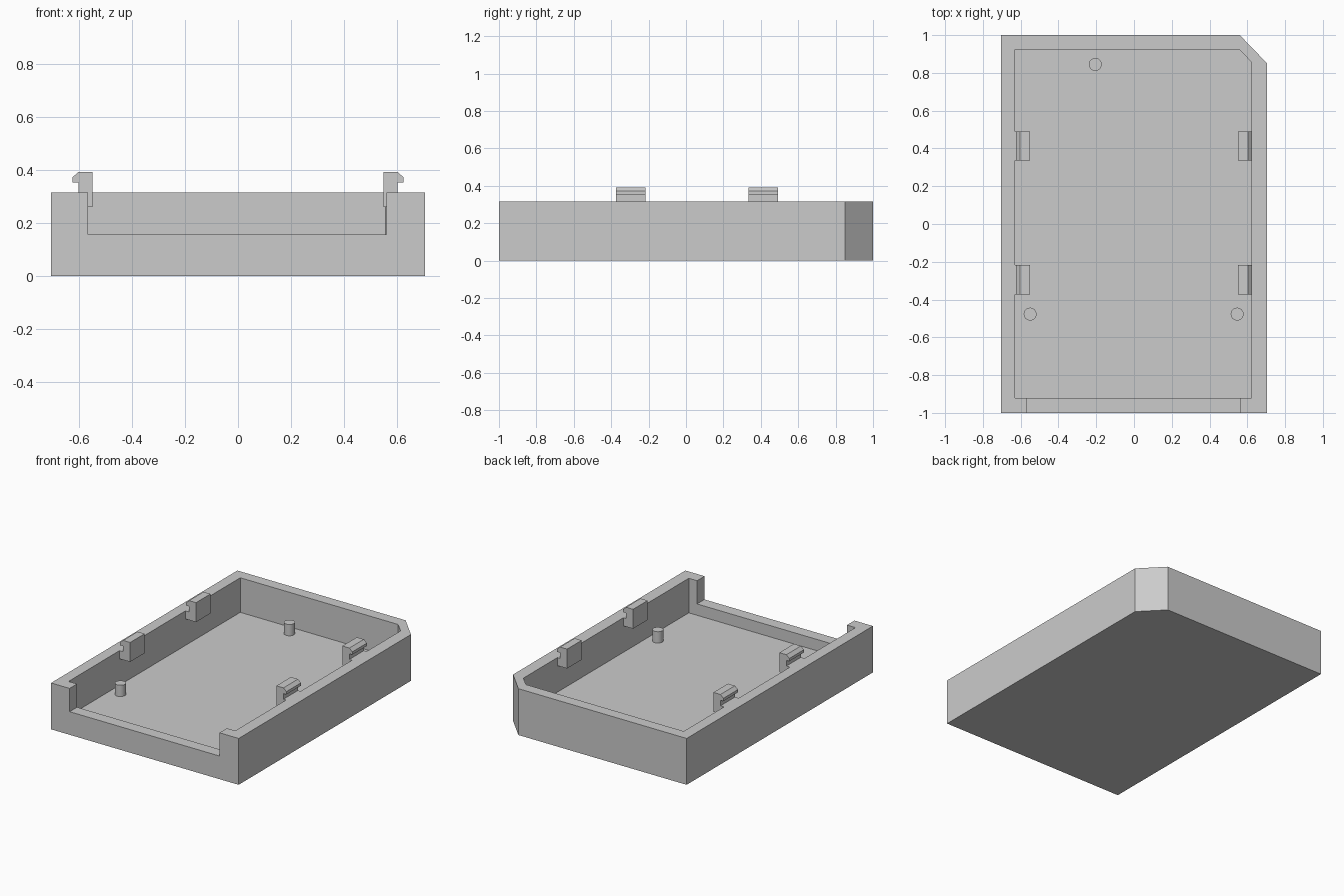
import bpy
import bmesh

cube = bpy.data.objects.get("Cube")
if cube:
    bpy.data.objects.remove(cube, do_unlink=True)

grey = bpy.data.materials.new("light grey plastic")
grey.use_nodes = True
colour = (0.6, 0.6, 0.6, 1)
grey.diffuse_color = colour
grey.node_tree.nodes["Principled BSDF"].inputs["Base Color"].default_value = colour


def prism(name, outline, start, end, axis="z"):
    """Extrude a 2D outline along z (outline is x,y) or along y (outline is x,z)."""
    def place(a, b, t):
        return (a, b, t) if axis == "z" else (a, t, b)
    bm = bmesh.new()
    face = bm.faces.new([bm.verts.new(place(a, b, start)) for a, b in outline])
    extruded = bmesh.ops.extrude_face_region(bm, geom=[face])["geom"]
    moved = [v for v in extruded if isinstance(v, bmesh.types.BMVert)]
    bmesh.ops.translate(bm, verts=moved, vec=place(0, 0, end - start))
    bmesh.ops.recalc_face_normals(bm, faces=bm.faces)
    mesh = bpy.data.meshes.new(name)
    bm.to_mesh(mesh)
    bm.free()
    mesh.materials.append(grey)
    obj = bpy.data.objects.new(name, mesh)
    bpy.context.collection.objects.link(obj)
    return obj


def cut(target, cutter):
    """Subtract the cutter for good and throw it away."""
    mod = target.modifiers.new("cut", "BOOLEAN")
    mod.operation = "DIFFERENCE"
    mod.solver = "EXACT"
    mod.object = cutter
    bpy.context.view_layer.objects.active = target
    bpy.ops.object.modifier_apply(modifier=mod.name)
    bpy.data.objects.remove(cutter, do_unlink=True)


def clipped_rectangle(x0, x1, y0, y1, cx, cy):
    """Rectangle whose back left corner is cut off from (cx, y1) to (x1, cy)."""
    return [(x0, y0), (x1, y0), (x1, cy), (cx, y1), (x0, y1)]


floor, sill, rim = 0.08, 0.157, 0.315

# Tray with one clipped corner, hollowed, with a wide notch in the front wall
tray = prism("tray", clipped_rectangle(-0.705, 0.705, -1, 1, 0.56, 0.85), 0, rim)
cut(tray, prism("pocket", clipped_rectangle(-0.63, 0.623, -0.92, 0.924, 0.557, 0.856), floor, 0.5))
notch = [(-0.566, sill), (0.561, sill), (0.561, 0.5), (-0.566, 0.5)]
cut(tray, prism("notch", notch, -1.1, -0.85, axis="y"))

# Hooked snap clips on the two side walls
clip = [(0.55, 0.26), (0.63, 0.26), (0.63, rim), (0.603, rim), (0.603, 0.353),
        (0.625, 0.353), (0.625, 0.372), (0.603, 0.392), (0.55, 0.392)]
for side, sign in (("left", 1), ("right", -1)):
    for end, y in (("front", -0.373), ("back", 0.335)):
        prism(f"{side}_{end}_clip", [(sign * x, z) for x, z in clip], y, y + 0.156, axis="y")

# Round locating pins standing on the floor
pins = {"back_pin": (-0.205, 0.845), "front_right_pin": (-0.55, -0.477), "front_left_pin": (0.546, -0.477)}
for name, (x, y) in pins.items():
    bpy.ops.mesh.primitive_cylinder_add(vertices=32, radius=0.034, depth=sill - floor + 0.01,
                                        location=(x, y, (sill + floor - 0.01) / 2))
    pin = bpy.context.object
    pin.name = name
    pin.data.materials.append(grey)
    bpy.ops.object.shade_smooth_by_angle()
